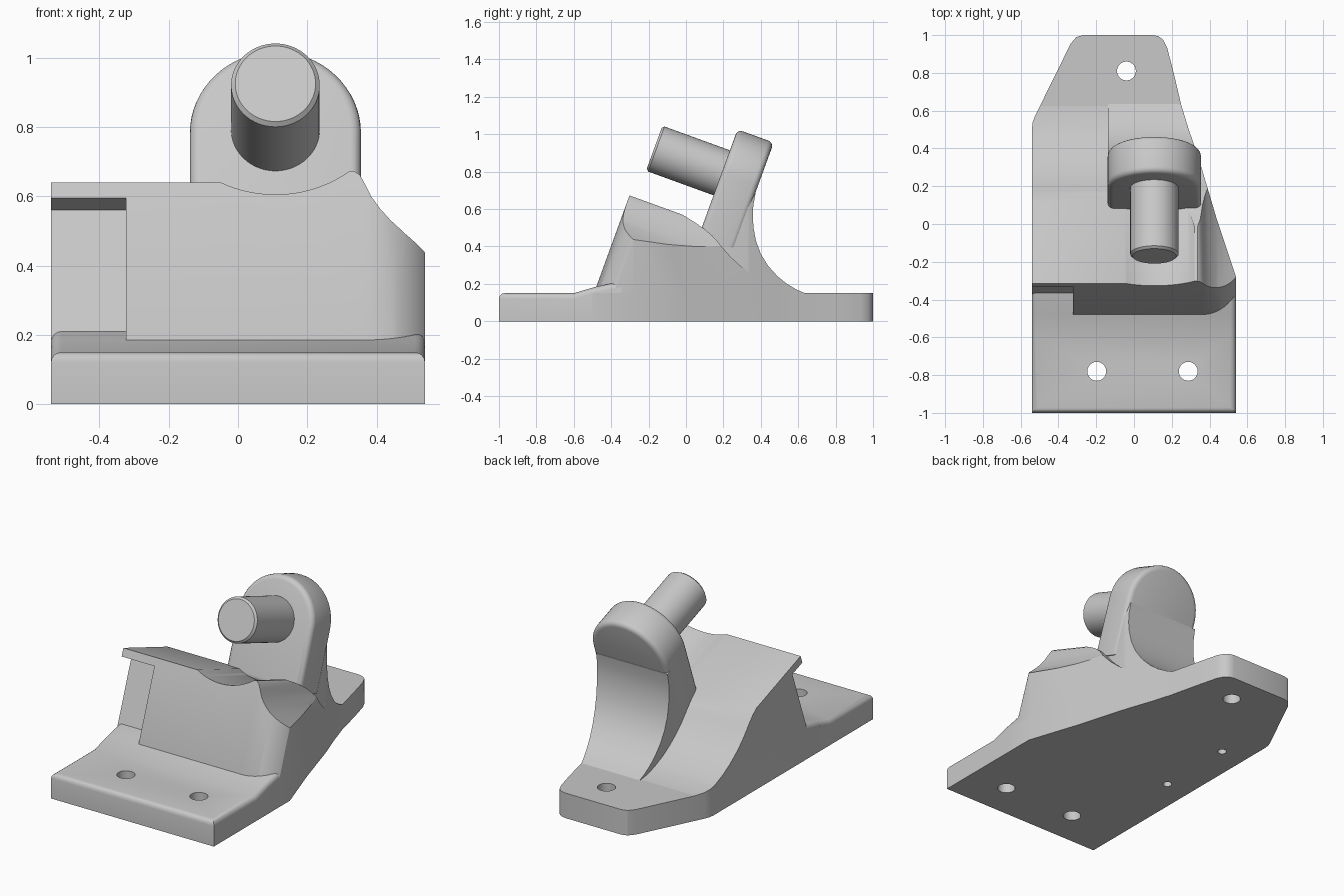
import bpy, bmesh, math
from mathutils import Matrix

cube = bpy.data.objects.get("Cube")
if cube:
    bpy.data.objects.remove(cube, do_unlink=True)

grey = bpy.data.materials.new("plain_grey")
grey.use_nodes = True
COLOUR = (0.58, 0.58, 0.58, 1)
grey.diffuse_color = COLOUR
grey.node_tree.nodes["Principled BSDF"].inputs["Base Color"].default_value = COLOUR

FLAT = Matrix.Identity(4)
TILT = Matrix.Rotation(math.radians(-20), 4, 'X')   # frame of the pin: y runs back along it
CX, AXIS = 0.108, 0.811                             # pin centre in the tilted frame
FRONT = -0.514                                      # tilted front face of the block


def arc(cx, cy, r, start, end, n):
    angles = [math.radians(start + (end - start) * i / n) for i in range(n + 1)]
    return [(cx + r * math.cos(a), cy + r * math.sin(a)) for a in angles]


def prism(name, pts, axis, lo, hi, frame=FLAT, bevel=None, width=0.03, segments=4):
    """Extrude an outline along an axis, optionally rounding the edges a rule picks."""
    place = {'x': lambda a, b, t: (t, a, b),
             'y': lambda a, b, t: (a, t, b),
             'z': lambda a, b, t: (a, b, t)}[axis]
    bm = bmesh.new()
    rings = [[bm.verts.new(place(a, b, t)) for a, b in pts] for t in (lo, hi)]
    for ring in rings:
        bm.faces.new(ring)
    n = len(pts)
    for i in range(n):
        j = (i + 1) % n
        bm.faces.new((rings[0][i], rings[0][j], rings[1][j], rings[1][i]))
    bmesh.ops.recalc_face_normals(bm, faces=bm.faces)
    if bevel:
        edges = [e for e in bm.edges if bevel(e.verts[0].co, e.verts[1].co)]
        bmesh.ops.bevel(bm, geom=edges, offset=width, segments=segments,
                        profile=0.5, affect='EDGES', clamp_overlap=True)
    bm.transform(frame)
    mesh = bpy.data.meshes.new(name)
    bm.to_mesh(mesh)
    bm.free()
    mesh.materials.append(grey)
    obj = bpy.data.objects.new(name, mesh)
    bpy.context.collection.objects.link(obj)
    return obj


def combine(obj, cutter, operation):
    """Apply a boolean and throw the cutter away."""
    mod = obj.modifiers.new("cut", 'BOOLEAN')
    mod.operation, mod.object, mod.solver = operation, cutter, 'EXACT'
    graph = bpy.context.evaluated_depsgraph_get()
    mesh = bpy.data.meshes.new_from_object(obj.evaluated_get(graph))
    obj.modifiers.clear()
    obj.data = mesh
    bpy.data.objects.remove(cutter, do_unlink=True)


def drill(obj, x, y, r, lo, hi):
    combine(obj, prism("drill", arc(x, y, r, 0, 345, 23), 'z', lo, hi), 'DIFFERENCE')


# Plan outline shared by the base, the block and the rib
outline = [(-0.54, -0.5), (0.54, -0.5), (0.54, -0.28), (0.44, 0.02), (0.345, 0.34),
           (0.29, 0.5), (0.25, 0.63), (0.21, 0.8), (0.175, 0.935), (0.155, 0.975),
           (0.13, 0.994), (0.1, 1), (-0.27, 1), (-0.305, 0.99), (-0.335, 0.955),
           (-0.525, 0.57), (-0.536, 0.54), (-0.54, 0.51)]


def plan(lo, hi):
    return prism("plan_cutter", outline, 'z', lo, hi)


# Base tab with one through hole and two small holes underneath
base = prism("base_tab", outline, 'z', 0, 0.15)
drill(base, -0.04, 0.81, 0.05, -0.1, 0.3)
for y in (-0.16, 0.32):
    drill(base, -0.38, y, 0.025, -0.1, 0.1)

# Front plate with a ramp at its back, rounded on its upper outer edges
side = [(-1, 0), (-1, 0.15), (-0.6, 0.15), (-0.48, 0.185), (-0.345, 0.214), (-0.345, 0)]


def outer_top(a, b):
    high = min(a.z, b.z) > 0.1
    front = a.y < -0.99 and b.y < -0.99
    flank = abs(a.x - b.x) < 0.01 and max(a.y, b.y) < -0.34 and abs(a.y - b.y) > 0.01
    return high and (front or flank)


front_plate = prism("front_plate", side, 'x', -0.54, 0.54, bevel=outer_top)
for x in (-0.197, 0.287):
    drill(front_plate, x, -0.78, 0.05, -0.1, 0.3)

# Block: grooved top profile swept along the tilted axis
groove = arc(CX, AXIS, 0.354, 243.5, 307, 24)
crest = [(0.335, 0.673), (0.352, 0.662), (0.367, 0.635), (0.385, 0.6), (0.41, 0.567),
         (0.44, 0.537), (0.48, 0.507), (0.54, 0.472), (0.6, 0.442)]
profile = [(-0.6, -0.6), (-0.6, 0.494)] + groove
profile += [(x, (z - 0.176) / 0.94) for x, z in crest] + [(0.6, -0.6)]
block = prism("block", profile, 'y', FRONT - 0.1, 0.9, TILT)

# Front face rounding away at one corner
corner = arc(0.36, FRONT + 0.212, 0.212, -90, -30, 12)
face = [(-0.7, FRONT)] + corner + [(0.7, -0.2), (0.7, 1.2), (-0.7, 1.2)]
combine(block, prism("face_cutter", face, 'z', -1, 1.5, TILT), 'INTERSECT')

# Back of the block flowing down onto the tab
slope = [(-0.8, 0.05), (-0.8, 1), (-0.1, 0.62), (0.05, 0.527), (0.1, 0.492), (0.14, 0.458),
         (0.17, 0.425), (0.2, 0.388), (0.24, 0.343), (0.29, 0.297), (0.35, 0.252),
         (0.42, 0.21), (0.5, 0.176), (0.57, 0.157), (0.64, 0.148), (0.64, 0.05)]
combine(block, prism("slope_cutter", slope, 'x', -0.8, 0.8), 'INTERSECT')
combine(block, plan(-0.2, 1.3), 'INTERSECT')

# Recess in the front face, open to the side
recess = [(-0.7, -0.08), (-0.323, -0.08), (-0.323, 0.446), (-0.7, 0.446)]
combine(block, prism("recess_cutter", recess, 'y', FRONT - 0.2, FRONT + 0.1, TILT), 'DIFFERENCE')

# Curved rib behind the arm
curve = [(0.16, 0.05), (0.16, 0.52), (0.3, 0.72), (0.372, 0.685), (0.36, 0.62), (0.357, 0.56),
         (0.361, 0.5), (0.374, 0.43), (0.4, 0.36), (0.44, 0.295), (0.49, 0.24),
         (0.54, 0.2), (0.59, 0.17), (0.64, 0.148), (0.64, 0.05)]
rib = prism("arm_rib", curve, 'x', CX - 0.246, CX + 0.24)
combine(rib, plan(-0.2, 1.3), 'INTERSECT')

# Tilted arm with a round head and softened rims
R = 0.247
head = arc(CX, AXIS, R, 0, 180, 32)
arm = prism("arm", head + [(CX - R, 0.452), (CX + R, 0.452)], 'y', -0.092, 0.114, TILT,
            bevel=lambda a, b: abs(a.y - b.y) < 0.001)

# Pin with a small chamfer on its free end
pin = prism("pin", arc(CX, AXIS, 0.128, 0, 354.375, 63), 'y', -0.476, 0, TILT,
            bevel=lambda a, b: max(a.y, b.y) < -0.4, width=0.012, segments=1)

# Smooth the curved surfaces and keep the real edges sharp
bpy.ops.object.select_all(action='DESELECT')
for obj in (base, front_plate, block, rib, arm, pin):
    obj.select_set(True)
bpy.context.view_layer.objects.active = block
bpy.ops.object.shade_smooth_by_angle(angle=math.radians(32))
